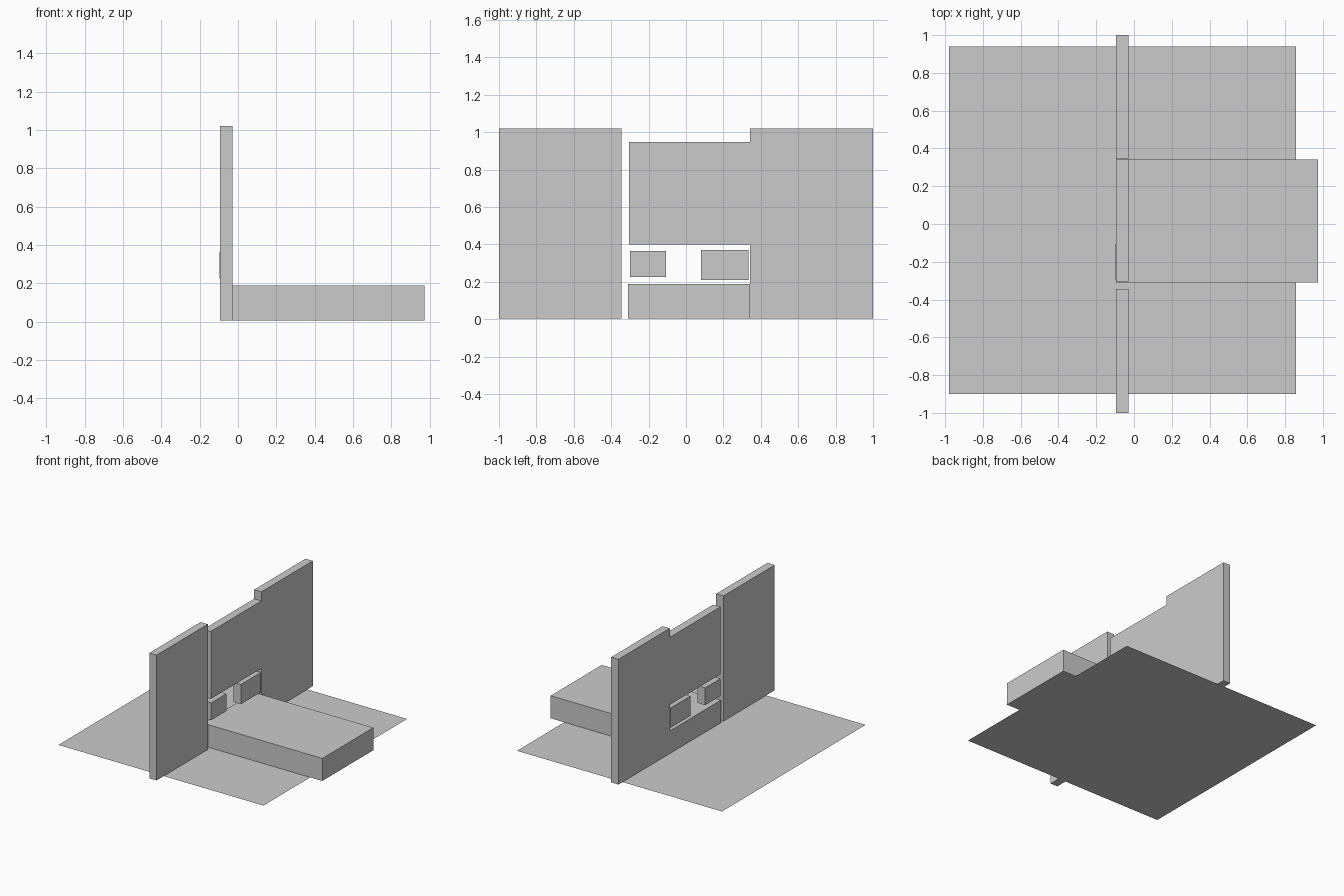
import bpy

if "Cube" in bpy.data.objects:
    bpy.data.objects.remove(bpy.data.objects["Cube"])

BACK, FRONT, BASE = -0.095, -0.03, 0.005


def box(name, x0, x1, y0, y1, z0, z1):
    bpy.ops.mesh.primitive_cube_add(
        size=1, location=((x0 + x1) / 2, (y0 + y1) / 2, (z0 + z1) / 2))
    ob = bpy.context.object
    ob.name = name
    ob.scale = (x1 - x0, y1 - y0, z1 - z0)
    bpy.ops.object.transform_apply(location=False, rotation=False, scale=True)
    return ob


# Flat floor sheet
bpy.ops.mesh.primitive_plane_add(size=1.838, location=(-0.061, 0.02, 0))
bpy.context.object.name = "floor_sheet"

# Tall wall panels on either side
box("wall_panel_left", BACK, FRONT, -1.0, -0.344, BASE, 1.02)
box("wall_panel_right", BACK, FRONT, 0.343, 1.0, BASE, 1.02)

# Upper middle panel
box("wall_panel_middle", BACK, FRONT, -0.305, 0.342, 0.40, 0.947)

# Small blocks in the opening
box("small_block_left", BACK - 0.002, FRONT, -0.30, -0.107, 0.226, 0.366)
box("small_block_right", BACK, FRONT, 0.08, 0.334, 0.21, 0.37)

# Long low platform running out from the wall
box("platform", BACK, 0.973, -0.31, 0.3425, BASE, 0.188)
